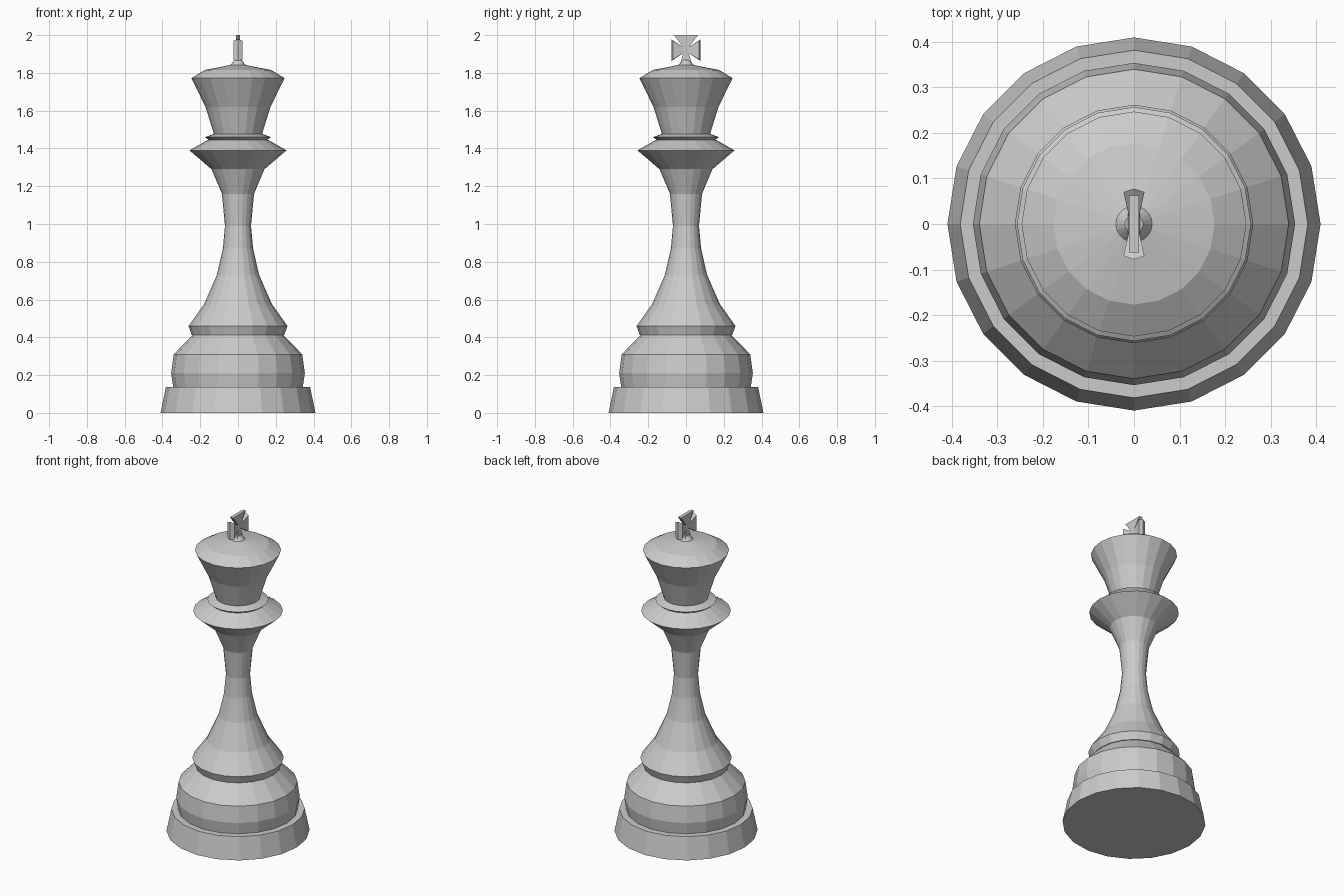
import bpy, bmesh, math

SIDES = 20
if "Cube" in bpy.data.objects:
    bpy.data.objects.remove(bpy.data.objects["Cube"], do_unlink=True)

# One flat grey for the whole piece
grey = bpy.data.materials.new("light_grey")
grey.use_nodes = True
grey.diffuse_color = (0.6, 0.6, 0.6, 1)
grey.node_tree.nodes["Principled BSDF"].inputs["Base Color"].default_value = grey.diffuse_color


def finish(name, bm):
    bmesh.ops.recalc_face_normals(bm, faces=bm.faces)
    mesh = bpy.data.meshes.new(name)
    bm.to_mesh(mesh)
    bm.free()
    mesh.materials.append(grey)
    obj = bpy.data.objects.new(name, mesh)
    bpy.context.collection.objects.link(obj)
    return obj


def lathe(name, profile):
    """Turn a list of (radius, height) points into a closed faceted solid."""
    bm = bmesh.new()
    rings = []
    for r, z in profile:
        angles = [math.tau * i / SIDES for i in range(SIDES)]
        rings.append([bm.verts.new((r * math.cos(a), r * math.sin(a), z)) for a in angles])
    for low, high in zip(rings, rings[1:]):
        for i in range(SIDES):
            j = (i + 1) % SIDES
            bm.faces.new((low[i], low[j], high[j], high[i]))
    bm.faces.new(rings[0])
    bm.faces.new(rings[-1])
    return finish(name, bm)


def hull(name, points):
    bm = bmesh.new()
    for p in points:
        bm.verts.new(p)
    bmesh.ops.convex_hull(bm, input=bm.verts)
    return finish(name, bm)


def rect(hx, hy, z):
    return [(x, y, z) for x in (-hx, hx) for y in (-hy, hy)]


# Turned body
lathe("base", [(0.41, 0), (0.382, 0.137)])
lathe("base_bulge", [(0.343, 0.137), (0.354, 0.21), (0.34, 0.31), (0.24, 0.413)])
lathe("stem", [(0.245, 0.413), (0.262, 0.46), (0.18, 0.575), (0.112, 0.73),
               (0.08, 0.87), (0.069, 0.99), (0.085, 1.16), (0.14, 1.29),
               (0.257, 1.39), (0.16, 1.445)])
lathe("collar_ring", [(0.155, 1.445), (0.175, 1.46), (0.127, 1.477)])
lathe("crown", [(0.127, 1.475), (0.172, 1.62), (0.247, 1.772),
                (0.177, 1.815), (0.04, 1.842), (0.02, 1.868)])

# Flared cross: centre, flat upper and lower arms, thicker pointed side arms
MID = 1.92
hull("cross_centre", rect(0.011, 0.018, MID - 0.018) + rect(0.011, 0.018, MID + 0.018))
hull("cross_top_arm", rect(0.011, 0.015, MID + 0.015) + rect(0.011, 0.063, 2.0))
hull("cross_lower_arm", rect(0.011, 0.015, MID - 0.015) + rect(0.014, 0.03, 1.845))
for side, name in ((-1, "cross_front_arm"), (1, "cross_back_arm")):
    points = []
    for up in (-1, 1):
        for x in (-1, 1):
            points.append((x * 0.011, side * 0.016, MID + up * 0.016))
            points.append((x * 0.023, side * 0.07, MID + up * 0.05))
        points.append((0, side * 0.078, MID + up * 0.058))
    hull(name, points)
